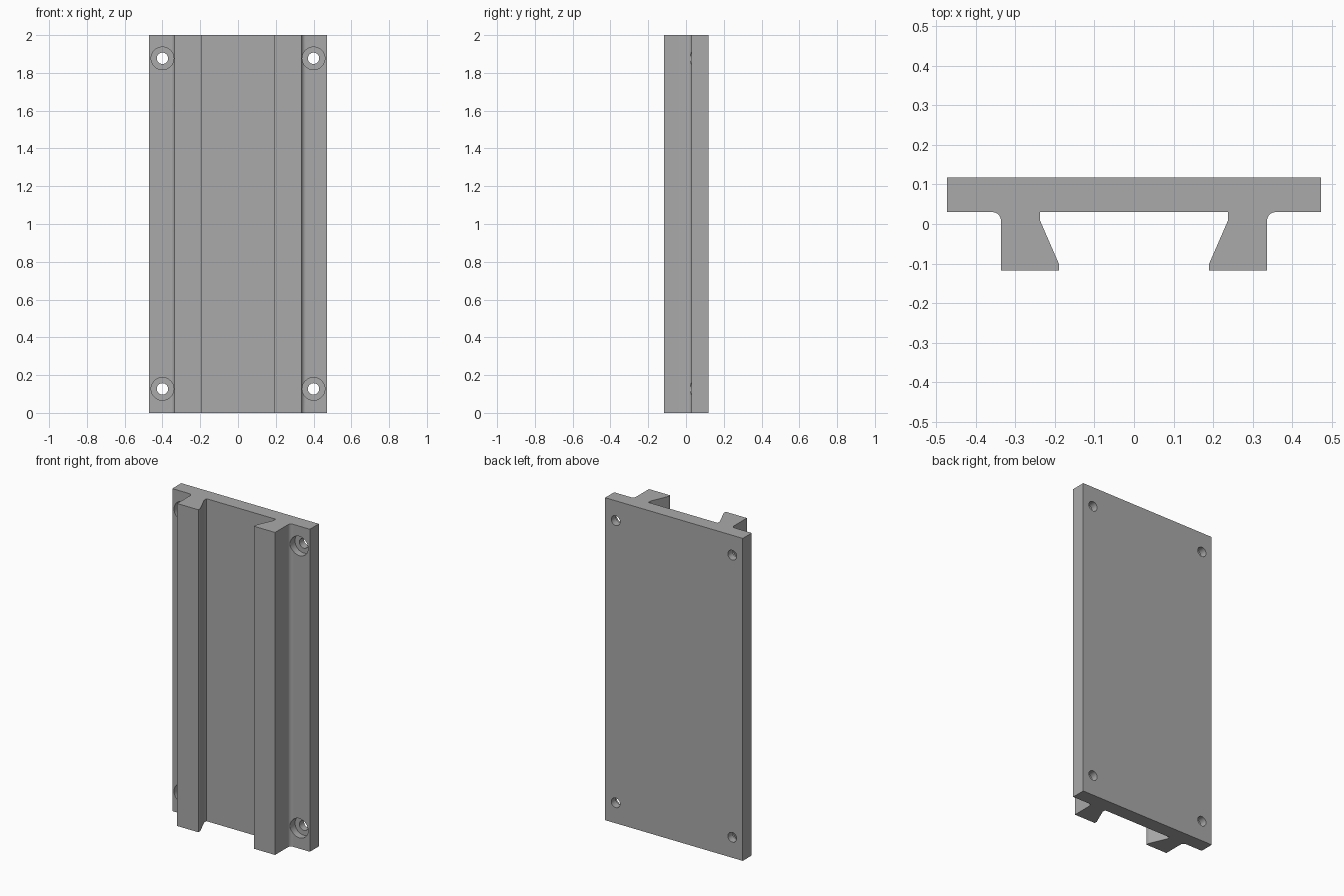
import bpy
import bmesh
from math import pi, sin, cos
from mathutils import Matrix

default = bpy.data.objects.get("Cube")
if default:
    bpy.data.objects.remove(default)

HEIGHT = 2.0
BACK, FACE, FRONT = 0.118, 0.03, -0.117   # plate back, plate face, rail front
FILLET = 0.022
OUTER = 0.336                             # outer wall of each rail

grey = bpy.data.materials.new("machined_grey")
grey.use_nodes = True
colour = (0.4, 0.4, 0.4, 1)
grey.diffuse_color = colour
grey.node_tree.nodes["Principled BSDF"].inputs["Base Color"].default_value = colour


def make_object(name, bm):
    bmesh.ops.recalc_face_normals(bm, faces=bm.faces)
    mesh = bpy.data.meshes.new(name)
    bm.to_mesh(mesh)
    bm.free()
    mesh.materials.append(grey)
    obj = bpy.data.objects.new(name, mesh)
    bpy.context.collection.objects.link(obj)
    return obj


# Half of the cross-section, from the channel outwards to the plate back
fillet = [(OUTER + FILLET * (1 - cos(a)), FACE - FILLET * (1 - sin(a)))
          for a in (i * pi / 16 for i in range(9))]
half = [(0.237, FACE), (0.237, 0.008), (0.19, -0.1), (0.19, FRONT),
        (OUTER, FRONT)] + fillet + [(0.472, FACE), (0.472, BACK)]
outline = half + [(-x, y) for x, y in reversed(half)]

# Dovetail rail plate, extruded upwards
bm = bmesh.new()
base = bm.faces.new([bm.verts.new((x, y, 0)) for x, y in outline])
new = bmesh.ops.extrude_face_region(bm, geom=[base])["geom"]
bmesh.ops.translate(bm, vec=(0, 0, HEIGHT),
                    verts=[v for v in new if isinstance(v, bmesh.types.BMVert)])
plate = make_object("dovetail_rail_plate", bm)


def cut_holes(name, radius, y0, y1):
    """Cut one round hole along y at each corner of the plate."""
    bm = bmesh.new()
    for x in (-0.4, 0.4):
        for z in (0.127, 1.877):
            place = Matrix.Translation((x, (y0 + y1) / 2, z)) @ Matrix.Rotation(pi / 2, 4, "X")
            bmesh.ops.create_cone(bm, cap_ends=True, segments=48, radius1=radius,
                                  radius2=radius, depth=y1 - y0, matrix=place)
    cutter = make_object(name, bm)
    mod = plate.modifiers.new(name, "BOOLEAN")
    mod.operation, mod.solver, mod.object = "DIFFERENCE", "EXACT", cutter
    bpy.context.view_layer.objects.active = plate
    bpy.ops.object.modifier_apply(modifier=name)
    bpy.data.objects.remove(cutter)


# Counterbored screw holes
cut_holes("counterbore_cutter", 0.06, -0.05, 0.073)
cut_holes("screw_hole_cutter", 0.03, 0.0, 0.2)

# Smooth the fillets and bores while keeping the machined edges crisp
bpy.ops.object.select_all(action="DESELECT")
plate.select_set(True)
bpy.context.view_layer.objects.active = plate
bpy.ops.object.shade_smooth_by_angle(angle=pi / 9)
